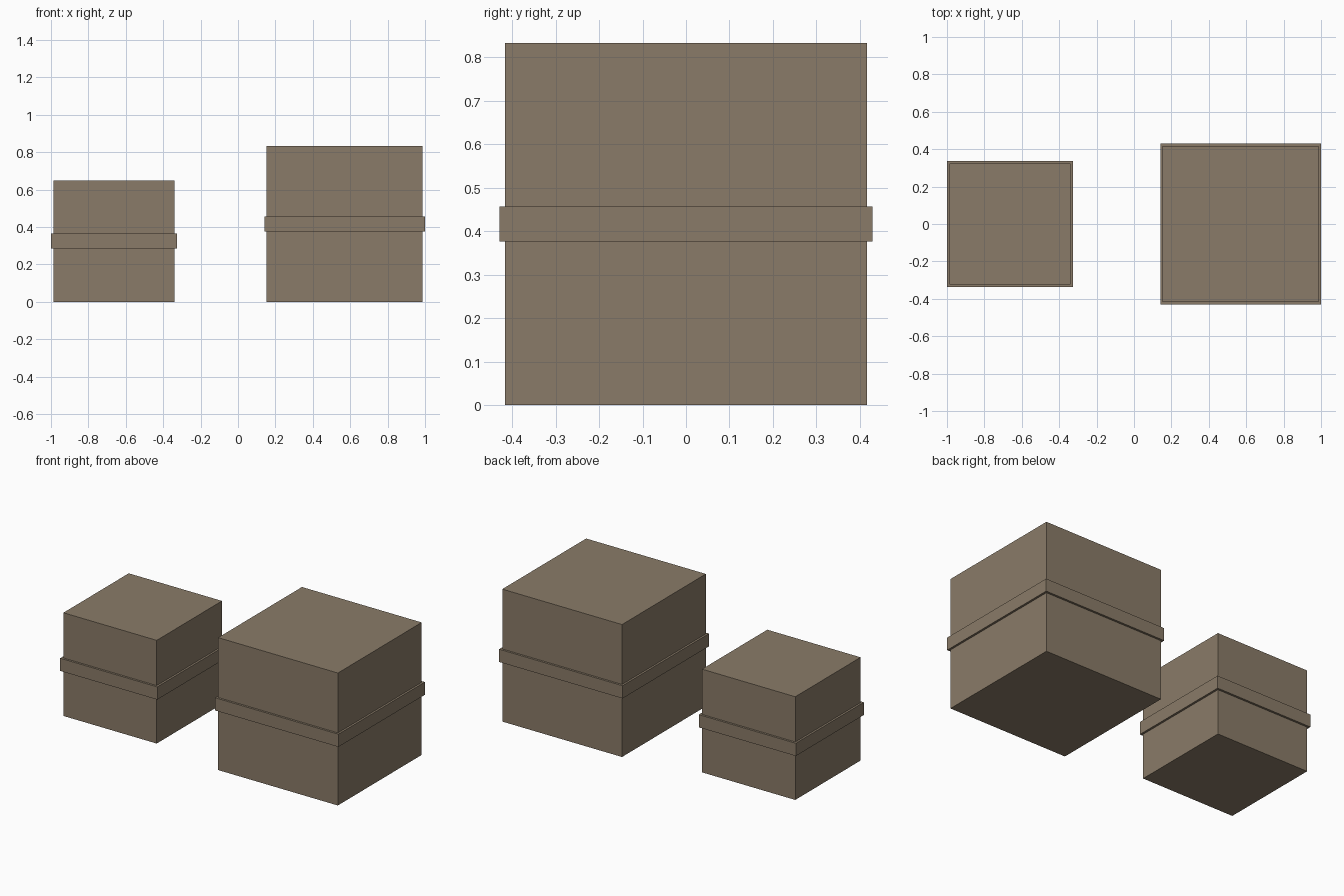
import bpy

default = bpy.data.objects.get("Cube")
if default:
    bpy.data.objects.remove(default, do_unlink=True)

# Single cardboard brown
brown = bpy.data.materials.new("cardboard_brown")
brown.use_nodes = True
color = (0.254, 0.198, 0.138, 1)
brown.diffuse_color = color
brown.node_tree.nodes["Principled BSDF"].inputs["Base Color"].default_value = color

BAND_HEIGHT = 0.08
BAND_OVERHANG = 0.013


def block(name, x, z, width, height):
    """Flat-faced square block centred at (x, 0, z)."""
    bpy.ops.mesh.primitive_cube_add(size=1, location=(x, 0, z))
    obj = bpy.context.object
    obj.name = name
    obj.scale = (width, width, height)
    bpy.ops.object.transform_apply(location=False, rotation=False, scale=True)
    obj.data.materials.append(brown)
    return obj


def banded_box(name, x, size):
    """Cubic box with a raised band around its middle."""
    block(name + "_body", x, size / 2, size, size)
    block(name + "_band", x, size / 2, size + 2 * BAND_OVERHANG, BAND_HEIGHT)


banded_box("large_box", 0.57, 0.833)
banded_box("small_box", -0.663, 0.649)
